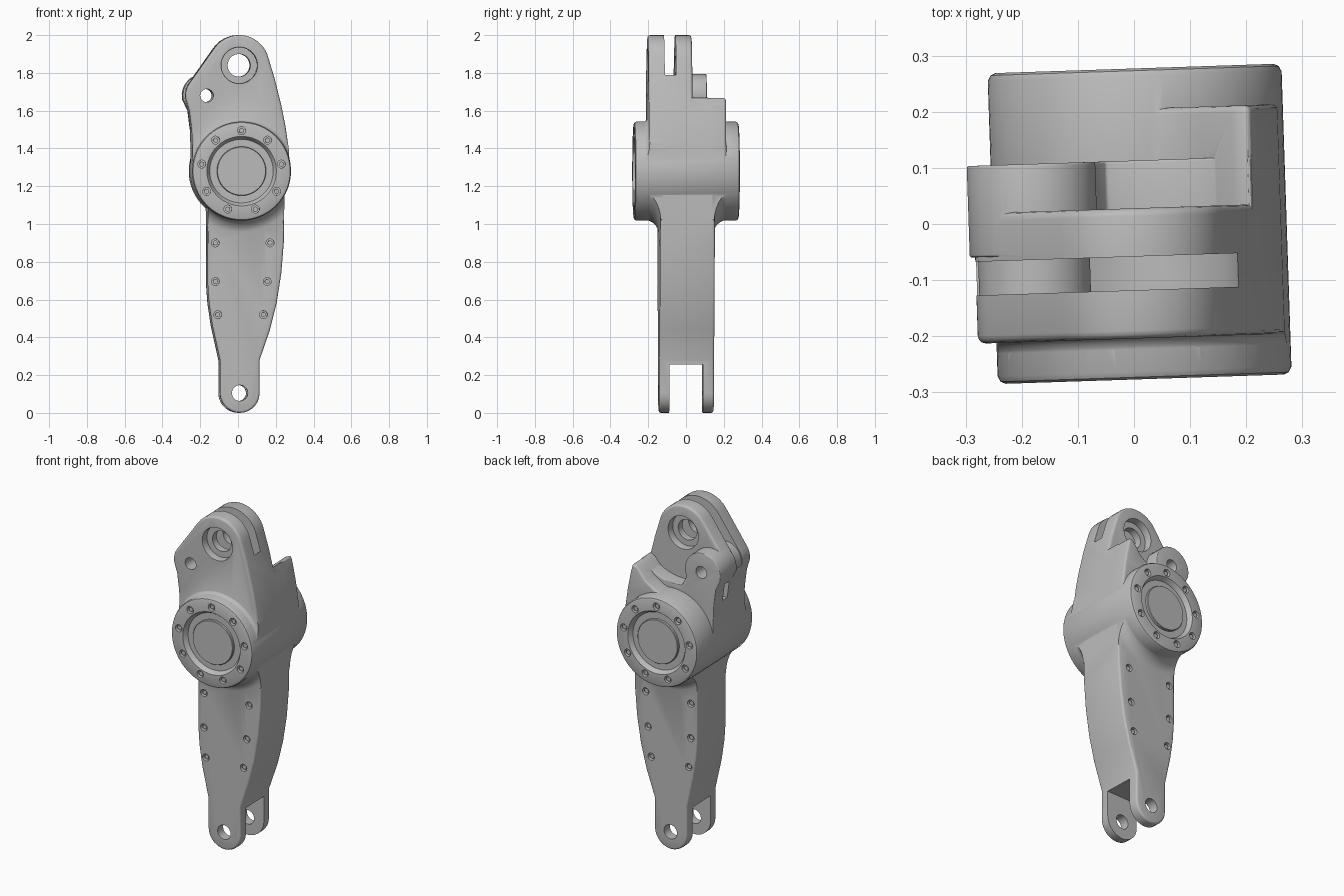
import bpy, bmesh, math
from mathutils import Matrix

old = bpy.data.objects.get("Cube")
if old:
    bpy.data.objects.remove(old, do_unlink=True)

steel = bpy.data.materials.new("cast_grey")
steel.use_nodes = True
GREY = (0.5, 0.5, 0.5, 1)
steel.diffuse_color = GREY
steel.node_tree.nodes["Principled BSDF"].inputs["Base Color"].default_value = GREY

HUB = (0.01, 1.28)
PIN = (0.0, 1.84)
EAR = (-0.18, 1.68)
FOOT = (0.005, 0.105)


def finish(name, bm):
    bmesh.ops.recalc_face_normals(bm, faces=bm.faces[:])
    mesh = bpy.data.meshes.new(name)
    bm.to_mesh(mesh)
    bm.free()
    mesh.materials.append(steel)
    ob = bpy.data.objects.new(name, mesh)
    bpy.context.collection.objects.link(ob)
    return ob


def apply_modifier(ob, kind, **settings):
    mod = ob.modifiers.new(kind.lower(), kind)
    for key, value in settings.items():
        setattr(mod, key, value)
    bpy.context.view_layer.objects.active = ob
    bpy.ops.object.modifier_apply(modifier=mod.name)


def combine(ob, other, how):
    apply_modifier(ob, 'BOOLEAN', object=other, operation=how, solver='EXACT')
    bpy.data.objects.remove(other, do_unlink=True)


def arc(centre, r, start, end, n=14):
    angles = [math.radians(start + (end - start) * i / n) for i in range(n + 1)]
    return [(centre[0] + r * math.cos(a), centre[1] + r * math.sin(a)) for a in angles]


def prism(name, outline, y0, y1, bevel=0.0):
    """Outline in x and z, extruded along y."""
    bm = bmesh.new()
    face = bm.faces.new([bm.verts.new((x, y0, z)) for x, z in outline])
    moved = bmesh.ops.extrude_face_region(bm, geom=[face])["geom"]
    bmesh.ops.translate(bm, vec=(0, y1 - y0, 0),
                        verts=[v for v in moved if isinstance(v, bmesh.types.BMVert)])
    ob = finish(name, bm)
    if bevel:
        apply_modifier(ob, 'BEVEL', width=bevel, segments=3, angle_limit=math.radians(40))
    return ob


def add_lathe(bm, profile, centre, n):
    """Spin (radius, y) points about an axis parallel to y."""
    rings = []
    for r, y in profile:
        if r == 0:
            rings.append([bm.verts.new((centre[0], y, centre[1]))] * n)
        else:
            rings.append([bm.verts.new((x, y, z)) for x, z in arc(centre, r, 0, 360, n)[:n]])
    for a, b in zip(rings, rings[1:]):
        for i in range(n):
            j = (i + 1) % n
            corners = list(dict.fromkeys((a[i], a[j], b[j], b[i])))
            bm.faces.new(corners)


def lathe(name, profile, centre, n=64):
    bm = bmesh.new()
    add_lathe(bm, profile, centre, n)
    return finish(name, bm)


def rods(name, items, n=20):
    """Plain cylinders given as (centre, radius, y0, y1)."""
    bm = bmesh.new()
    for centre, r, y0, y1 in items:
        add_lathe(bm, [(0, y0), (r, y0), (r, y1), (0, y1)], centre, n)
    return finish(name, bm)


def both_sides(half):
    return half + [(r, -y) for r, y in reversed(half)]


def flare(rise, y0, y1, outline, low, high):
    """Concave collar around the hub, trimmed to an outline."""
    steps = [math.radians(15 * i) for i in range(7)]
    half = [(0, y1)] + [(HUB[1] - HUB[1] + 0.26 + rise * (1 - math.sin(t)), y1 - (y1 - y0) * math.cos(t))
                        for t in reversed(steps)]
    collar = lathe("collar", both_sides(half), HUB)
    combine(collar, prism("trim", outline, low, high), 'INTERSECT')
    return collar


# Outlines
right_edge = [(0.268, 1.28), (0.262, 1.4), (0.245, 1.52), (0.225, 1.62)]
left_edge = [(-0.265, 1.6), (-0.252, 1.5), (-0.248, 1.4), (-0.25, 1.28)]
head_outline = (right_edge + [(0.188, 1.77)] + arc(PIN, 0.16, 12, 145)
                + arc(EAR, 0.105, 145, 190, 6) + left_edge)
ear_outline = (right_edge + [(0.212, 1.67)] + arc(PIN, 0.27, -40, -100)
               + arc(EAR, 0.115, -25, 190) + left_edge)
ramp_outline = right_edge + [(0.212, 1.67), (0.18, 1.655), (0.13, 1.59), (0.06, 1.545),
                             (-0.03, 1.52), (-0.1, 1.4), (-0.1, 1.28)]
arm_outline = ([(-0.165, 1.25), (-0.165, 0.68), (-0.158, 0.58), (-0.14, 0.46), (-0.1, 0.28)]
               + arc(FOOT, 0.105, 180, 360)
               + [(0.11, 0.28), (0.165, 0.44), (0.2, 0.58), (0.225, 0.74), (0.238, 0.9),
                  (0.24, 1.05), (0.24, 1.25)])

# Hub with stepped end faces
casting = lathe("link_casting", both_sides([
    (0, 0.266), (0.127, 0.266), (0.13, 0.262), (0.13, 0.25), (0.168, 0.25), (0.18, 0.272),
    (0.184, 0.277), (0.248, 0.277), (0.257, 0.273), (0.262, 0.263)]), HUB, 96)

# Head, ear, ramp, arm and blended collars
for part in (prism("head", head_outline, -0.204, 0.028, 0.014),
             prism("ear", ear_outline, -0.05, 0.113, 0.012),
             prism("ramp", ramp_outline, -0.045, 0.205, 0.012),
             prism("arm", arm_outline, -0.145, 0.145, 0.012),
             flare(0.085, 0.142, 0.215, arm_outline, -0.3, 0.3),
             flare(0.03, 0.2, 0.235, head_outline, -0.3, -0.1)):
    combine(casting, part, 'UNION')

# Clevis slots at the top and the foot, and the side window
top_slot = ([(0.19, 2.1)] + arc(PIN, 0.19, 0, -116) + arc(EAR, 0.1, -8, 190)
            + [(-0.4, 1.66), (-0.4, 2.1)])
foot_slot = [(-0.3, -0.1), (0.3, -0.1), (0.3, 0.255), (-0.3, 0.255)]
window = [(-0.35, 1.5), (-0.225, 1.5), (-0.225, 1.6), (-0.35, 1.6)]
for outline, y0, y1 in ((top_slot, -0.118, -0.058), (foot_slot, -0.09, 0.087),
                        (window, -0.02, 0.025)):
    combine(casting, prism("slot", outline, y0, y1), 'DIFFERENCE')

# Pin bores
combine(casting, lathe("pin_bore", [(0, -0.4), (0.1, -0.4), (0.1, -0.212), (0.095, -0.198), (0.095, -0.16),
                                    (0.06, -0.16), (0.06, -0.015), (0.095, -0.015), (0.095, 0.022),
                                    (0.1, 0.036), (0.1, 0.4), (0, 0.4)], PIN, 48), 'DIFFERENCE')
combine(casting, rods("small_bores", [((-0.172, 1.68), 0.035, -0.4, 0.4),
                                      (FOOT, 0.042, -0.4, 0.4)], 32), 'DIFFERENCE')

# Bolt sockets on both hub faces and both arm faces
spots = [(c, 0.277) for c in arc(HUB, 0.214, 90, 450, 9)[:9]]
spots += [((x, z), 0.145) for z, left, right in ((0.9, -0.125, 0.165), (0.695, -0.125, 0.15),
                                                 (0.52, -0.112, 0.13)) for x in (left, right)]
sockets, heads = [], []
for centre, face in spots:
    for side in (-1, 1):
        sockets.append((centre, 0.021, side * (face - 0.022), side * (face + 0.03)))
        heads.append((centre, 0.013, side * (face - 0.03), side * (face - 0.008)))
combine(casting, rods("sockets", sockets), 'DIFFERENCE')
bolts = rods("bolt_heads", heads, 12)

# Slight turn about the vertical axis, and smooth shading
for ob in (casting, bolts):
    ob.data.transform(Matrix.Rotation(math.radians(1.9), 4, 'Z'))
    bpy.ops.object.select_all(action='DESELECT')
    ob.select_set(True)
    bpy.context.view_layer.objects.active = ob
    bpy.ops.object.shade_smooth_by_angle(angle=math.radians(35))
